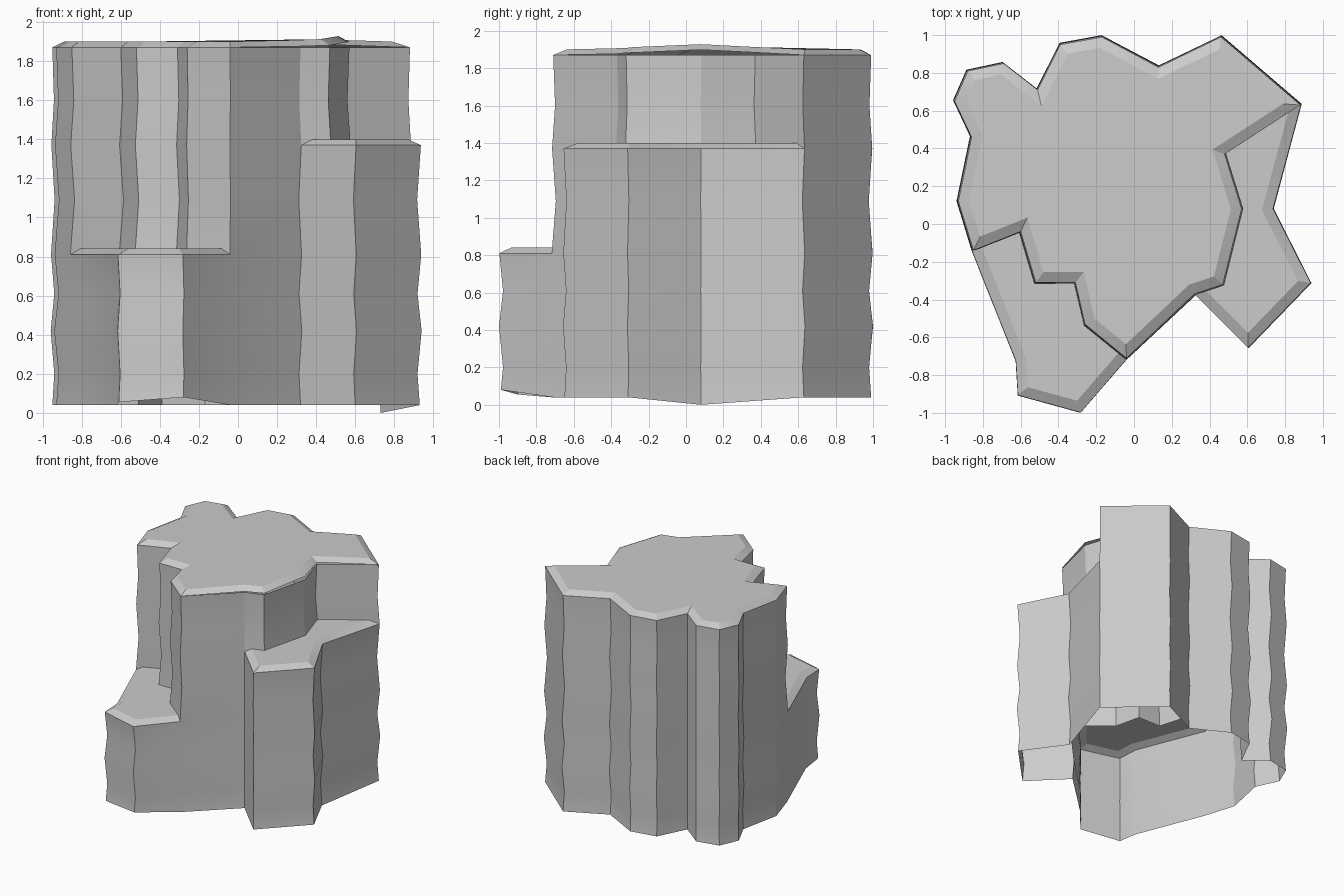
import bpy, bmesh
from mathutils import Vector

if "Cube" in bpy.data.objects:
    bpy.data.objects.remove(bpy.data.objects["Cube"])

# Plan outline, counter-clockwise, in chains that share end points
BACK = [(.88, .63), (.46, .99), (.13, .83), (-.17, .99), (-.39, .95), (-.51, .71),
        (-.69, .85), (-.88, .81), (-.95, .65), (-.86, .46), (-.93, .12), (-.85, -.14)]
LEFT_IN = [(-.85, -.14), (-.6, -.04), (-.52, -.31), (-.31, -.31), (-.26, -.53), (-.04, -.71)]
LEFT_OUT = [(-.85, -.14), (-.62, -.72), (-.61, -.9), (-.28, -.99), (-.04, -.71)]
FRONT = [(-.04, -.71), (.32, -.37)]
RIGHT_IN = [(.32, -.37), (.47, -.32), (.57, .08), (.48, .37), (.88, .63)]
RIGHT_OUT = [(.32, -.37), (.6, -.65), (.93, -.31), (.73, .08), (.88, .63)]

# Height levels and how far the rock bulges at each
BULGE = {.04: 0, .2: -.012, .42: .01, .61: -.012, .81: .008,
         1.09: -.014, 1.37: .006, 1.6: -.01, 1.87: 0}
FOOT = {(.73, .08): 0, (-.28, -.99): .08, (-.61, -.9): .055}
LOW, MID, TOP = .81, 1.37, 1.87


def rock_point(p, z):
    v = Vector((p[0], p[1], 0))
    v += v.normalized() * BULGE[z]
    v.z = FOOT.get(p, .04) if z == .04 else z
    return v


def top_rise(v):
    return .03 * max(0, 1 - (Vector((v[0], v[1])) - Vector((.55, .05))).length / .6)


def finish(name, bm):
    bmesh.ops.remove_doubles(bm, verts=bm.verts, dist=.0005)
    me = bpy.data.meshes.new(name)
    bm.to_mesh(me)
    bm.free()
    ob = bpy.data.objects.new(name, me)
    bpy.context.collection.objects.link(ob)
    bpy.ops.object.select_all(action='DESELECT')
    ob.select_set(True)
    bpy.context.view_layer.objects.active = ob
    bpy.ops.object.shade_smooth_by_angle(angle=.43)


def wall(bm, chain, z0, z1):
    levels = [z for z in BULGE if z0 <= z <= z1]
    for a, b in zip(chain, chain[1:]):
        for lo, hi in zip(levels, levels[1:]):
            quad = [rock_point(a, lo), rock_point(b, lo), rock_point(b, hi), rock_point(a, hi)]
            for v in quad:
                if v.z == TOP:
                    v.z += top_rise(v)
            bm.faces.new([bm.verts.new(v) for v in quad])


def inset(pts, dists):
    # Meet of neighbouring edges, each moved inward by its own distance
    out = []
    n = len(pts)
    for i in range(n):
        p, q, r = (Vector(pts[j % n][:2]) for j in (i - 1, i, i + 1))
        d1, d2 = (q - p).normalized(), (r - q).normalized()
        n1, n2 = Vector((-d1.y, d1.x)), Vector((-d2.y, d2.x))
        a, b = dists[i - 1], dists[i]
        det = n1.x * n2.y - n1.y * n2.x
        if abs(det) < .05:
            off = n1 * max(a, b)
        else:
            off = Vector(((a * n2.y - b * n1.y) / det, (b * n1.x - a * n2.x) / det))
        out.append(q + off)
    return out


def cap(name, outer, inner, z, peak=False):
    # Chamfered edge along the outer chain, flat top inside it
    loop = outer[:-1] + inner[:-1]
    dists = [.055] * (len(outer) - 1) + [0] * (len(inner) - 1)
    base = [rock_point(p, z) for p in loop]
    rim = [Vector((v.x, v.y, z + .03)) for v in inset(base, dists)]
    if peak:
        for v in base + rim:
            v.z += top_rise(v)
    bm = bmesh.new()
    lo = [bm.verts.new(v) for v in base]
    hi = [bm.verts.new(v) for v in rim]
    for i in range(len(loop)):
        j = (i + 1) % len(loop)
        if dists[i]:
            bm.faces.new((lo[i], lo[j], hi[j], hi[i]))
    bm.faces.new(hi)
    finish(name, bm)


# Cliff walls, open underneath
bm = bmesh.new()
wall(bm, BACK, .04, TOP)
wall(bm, FRONT, .04, TOP)
wall(bm, LEFT_OUT, .04, LOW)
wall(bm, LEFT_IN, LOW, TOP)
wall(bm, RIGHT_OUT, .04, MID)
wall(bm, RIGHT_IN, MID, TOP)
finish("cliff_wall", bm)

# Summit and the two ledges
cap("cliff_top", BACK + LEFT_IN[1:] + FRONT[1:] + RIGHT_IN[1:], [BACK[0]], TOP, True)
cap("left_ledge", LEFT_OUT, LEFT_IN[::-1], LOW)
cap("right_ledge", RIGHT_OUT, RIGHT_IN[::-1], MID)
